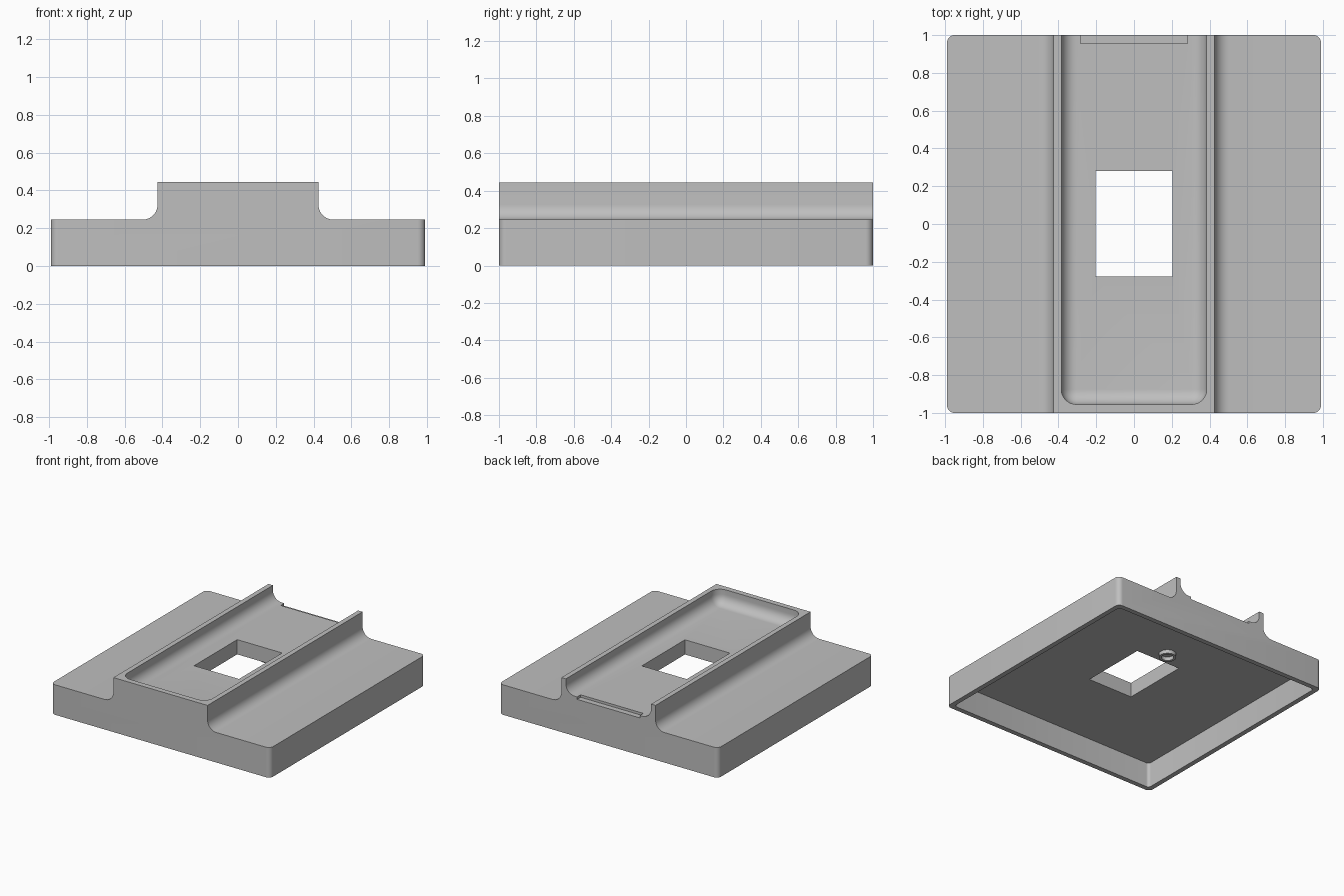
import bpy, bmesh, math
from mathutils import Vector

if "Cube" in bpy.data.objects:
    bpy.data.objects.remove(bpy.data.objects["Cube"])

HALF_X, HALF_Y = 0.99, 1.0
BASE_TOP, RIDGE_TOP = 0.245, 0.445
RIDGE_X, WALL, FILLET = 0.425, 0.04, 0.08
FLOOR, CEILING = 0.325, 0.205

grey = bpy.data.materials.new("plain_grey")
grey.use_nodes = True
colour = (0.52, 0.52, 0.52, 1)
grey.diffuse_color = colour
grey.node_tree.nodes["Principled BSDF"].inputs["Base Color"].default_value = colour


def make_object(name, bm):
    bmesh.ops.recalc_face_normals(bm, faces=bm.faces)
    mesh = bpy.data.meshes.new(name)
    bm.to_mesh(mesh)
    bm.free()
    mesh.materials.append(grey)
    obj = bpy.data.objects.new(name, mesh)
    bpy.context.collection.objects.link(obj)
    return obj


def bevel_edges(bm, rule, radius, segments=8):
    edges = [e for e in bm.edges if rule(e.verts[0].co, e.verts[1].co)]
    bmesh.ops.bevel(bm, geom=edges, offset=radius, segments=segments,
                    profile=0.5, affect='EDGES', clamp_overlap=True)


def box(low, high):
    bm = bmesh.new()
    bmesh.ops.create_cube(bm, size=1)
    low, high = Vector(low), Vector(high)
    for v in bm.verts:
        v.co = (low + high) / 2 + v.co * (high - low)
    return bm


def is_vertical(a, b):
    return abs(a.x - b.x) < 1e-4 and abs(a.y - b.y) < 1e-4


def smooth(obj):
    bpy.ops.object.select_all(action='DESELECT')
    obj.select_set(True)
    bpy.context.view_layer.objects.active = obj
    bpy.ops.object.shade_smooth_by_angle(angle=math.radians(30))


def cut(obj, bm):
    cutter = make_object("cutter", bm)
    cutter.hide_render = True
    mod = obj.modifiers.new("cut", 'BOOLEAN')
    mod.operation, mod.solver, mod.object = 'DIFFERENCE', 'EXACT', cutter
    bpy.context.view_layer.objects.active = obj
    bpy.ops.object.modifier_apply(modifier=mod.name)
    bpy.data.objects.remove(cutter)


# Block: half profile with a concave fillet beside the ridge, mirrored and extruded
half = [(HALF_X, 0), (HALF_X, BASE_TOP)]
for i in range(11):
    a = math.pi / 2 * i / 10
    half.append((RIDGE_X + FILLET * (1 - math.sin(a)),
                 BASE_TOP + FILLET * (1 - math.cos(a))))
half.append((RIDGE_X, RIDGE_TOP))
profile = half + [(-x, z) for x, z in reversed(half)]

bm = bmesh.new()
face = bm.faces.new([bm.verts.new((x, -HALF_Y, z)) for x, z in profile])
ext = bmesh.ops.extrude_face_region(bm, geom=[face])
bmesh.ops.translate(bm, vec=(0, 2 * HALF_Y, 0),
                    verts=[v for v in ext["geom"] if isinstance(v, bmesh.types.BMVert)])
bevel_edges(bm, lambda a, b: is_vertical(a, b) and abs(a.x) > HALF_X - 0.01, 0.04)
block = make_object("slotted_block", bm)

# Trough along the ridge, open at the back, with rounded floor edges
trough_x, front_y = RIDGE_X - WALL, -HALF_Y + 0.045
bm = box((-trough_x, front_y, FLOOR), (trough_x, 1.3, 0.8))
bevel_edges(bm, lambda a, b: (is_vertical(a, b) and a.y < 0)
            or (max(a.z, b.z) < FLOOR + 0.01 and min(a.y, b.y) < 0), FILLET)
cut(block, bm)

# Hollow underside
bm = box((-HALF_X + WALL, -HALF_Y + WALL, -0.2), (HALF_X - WALL, HALF_Y - WALL, CEILING))
bevel_edges(bm, is_vertical, 0.025, 5)
cut(block, bm)

# Window through the deck and shallow notch at the open end
cut(block, box((-0.203, -0.277, 0.1), (0.203, 0.28, 0.6)))
cut(block, box((-0.283, 0.955, FLOOR - 0.02), (0.283, 1.2, FLOOR + 0.03)))
smooth(block)

# Small ring boss under the deck
bm = bmesh.new()
ring = [(0.065, CEILING + 0.01), (0.065, CEILING - 0.03),
        (0.045, CEILING - 0.03), (0.045, CEILING + 0.01)]
verts = [bm.verts.new((r, 0, z)) for r, z in ring]
edges = [bm.edges.new((verts[i], verts[(i + 1) % 4])) for i in range(4)]
bmesh.ops.spin(bm, geom=verts + edges, cent=(0, 0, 0), axis=(0, 0, 1),
               angle=2 * math.pi, steps=32, use_merge=True)
bmesh.ops.remove_doubles(bm, verts=bm.verts, dist=1e-4)
bmesh.ops.translate(bm, verts=bm.verts, vec=(0, 0.39, 0))
smooth(make_object("underside_boss", bm))
